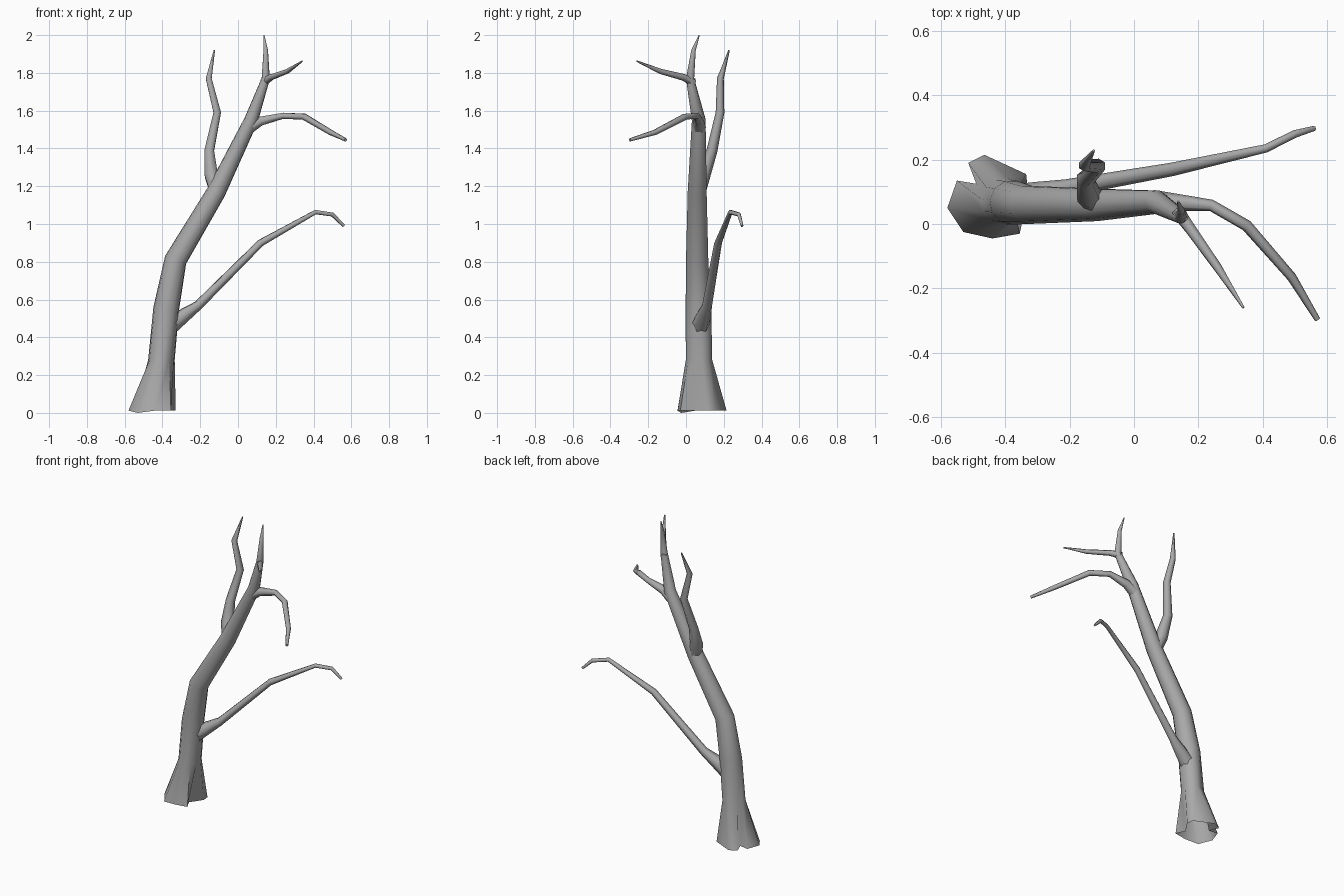
import bpy, bmesh, math
from mathutils import Vector

if "Cube" in bpy.data.objects:
    bpy.data.objects.remove(bpy.data.objects["Cube"])

bark = bpy.data.materials.new("bark_grey")
bark.diffuse_color = (0.4, 0.4, 0.4, 1)
bark.use_nodes = True
bark.node_tree.nodes["Principled BSDF"].inputs["Base Color"].default_value = bark.diffuse_color


def tube(name, path, sides, start_angle=0.0, foot=None):
    """Loft rings along path [(x, y, z, radius)]; an optional foot outline is the first ring."""
    pts = [Vector(p[:3]) for p in path]
    bm = bmesh.new()
    rings = []
    if foot:
        rings.append([bm.verts.new(p) for p in foot])
    last = len(pts) - 1
    ref, prev = None, None
    for i, p in enumerate(pts):
        a = (p - pts[i - 1]).normalized() if i else None
        b = (pts[i + 1] - p).normalized() if i < last else None
        if a and b:
            t = (a + b).normalized()
        else:
            t = a or b
        if foot and i == 0:
            t = Vector((0, 0, 1))
        if ref is None:
            ref = Vector((1, 0, 0)) if abs(t.x) < 0.7 else Vector((0, 0, 1))
        else:
            ref = prev.rotation_difference(t) @ ref
        ref = (ref - t * ref.dot(t)).normalized()
        side = t.cross(ref)
        prev = t
        ring = []
        for k in range(sides):
            ang = start_angle + 2 * math.pi * k / sides
            ring.append(bm.verts.new(p + path[i][3] * (ref * math.cos(ang) + side * math.sin(ang))))
        rings.append(ring)
    for r0, r1 in zip(rings, rings[1:]):
        for k in range(sides):
            n = (k + 1) % sides
            bm.faces.new((r0[k], r0[n], r1[n], r1[k]))
    bm.faces.new(rings[-1])
    mesh = bpy.data.meshes.new(name)
    bm.to_mesh(mesh)
    bm.free()
    mesh.materials.append(bark)
    ob = bpy.data.objects.new(name, mesh)
    bpy.context.collection.objects.link(ob)
    bpy.ops.object.select_all(action='DESELECT')
    ob.select_set(True)
    bpy.context.view_layer.objects.active = ob
    bpy.ops.object.shade_smooth_by_angle(angle=math.radians(75))
    return ob


# Trunk: open, lobed root flare, then a leaning taper up to the top twig
foot = [(-.33, .11), (-.335, .155), (-.465, .215), (-.515, .19), (-.49, .125), (-.55, .135),
        (-.58, .05), (-.53, -.025), (-.44, -.045), (-.355, -.03), (-.385, .03)]
foot = [(x, y, 0.0 if k == 7 else 0.012) for k, (x, y) in enumerate(foot)]
tube("trunk", [(-.405, .07, .28, .071), (-.38, .067, .55, .069), (-.33, .06, .81, .06),
               (-.115, .06, 1.17, .051), (.07, .068, 1.55, .037), (.147, .022, 1.77, .022),
               (.147, .04, 1.92, .012), (.137, .07, 2.0, .003)],
     len(foot), math.radians(10), foot)

# Branches: flared collar inside the trunk, thin cut tip
branches = {
    "low_branch": [(-.36, .075, .46, .05), (-.295, .09, .51, .042), (-.21, .112, .57, .027),
                   (.12, .17, .90, .021), (.41, .235, 1.063, .013), (.50, .28, 1.05, .012),
                   (.56, .297, .99, .008)],
    "left_branch": [(-.108, .06, 1.16, .042), (-.142, .09, 1.26, .04), (-.152, .138, 1.39, .029),
                    (-.11, .18, 1.59, .023), (-.155, .182, 1.77, .018), (-.125, .228, 1.92, .004)],
    "right_branch": [(.06, .07, 1.51, .036), (.12, .068, 1.545, .028), (.24, .058, 1.573, .018),
                     (.35, -.005, 1.568, .018), (.49, -.165, 1.485, .015), (.57, -.297, 1.445, .009)],
    "top_side_twig": [(.135, .04, 1.75, .022), (.175, -.015, 1.777, .018),
                      (.26, -.135, 1.808, .014), (.34, -.26, 1.862, .004)],
}
for name, path in branches.items():
    tube(name, path, 6, math.radians(30))
